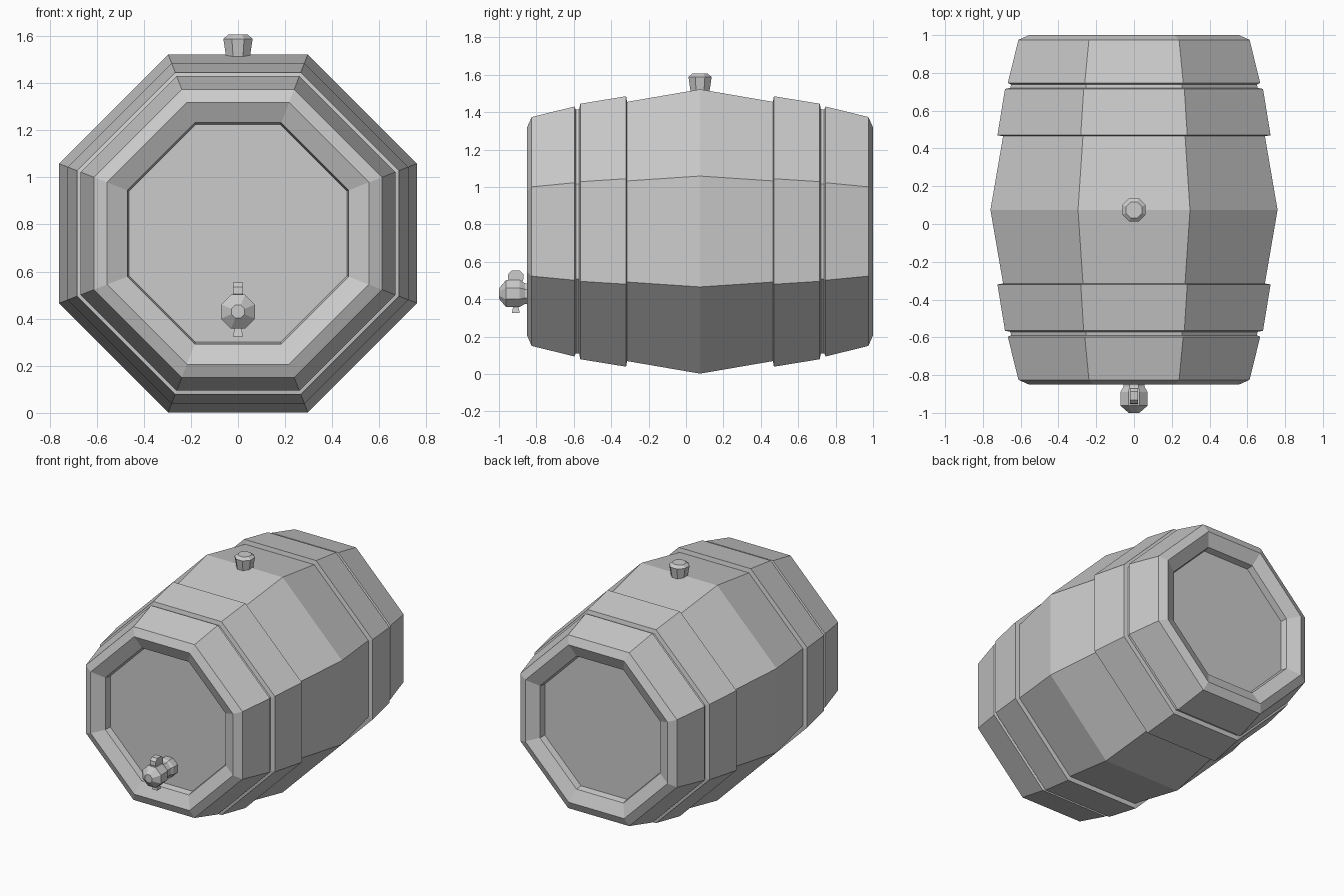
import bpy, bmesh, math
from mathutils import Matrix, Vector

if "Cube" in bpy.data.objects:
    bpy.data.objects.remove(bpy.data.objects["Cube"])


def loft(name, profile, location, axis, sides=8, ratio=None):
    """Stack flat-sided rings (distance, half width) along an axis and cap both ends."""
    k = ratio if ratio else math.tan(math.pi / 8)
    octagon = [(k, 1), (-k, 1), (-1, k), (-1, -k), (-k, -1), (k, -1), (1, -k), (1, k)]
    square = [(1, 1), (-1, 1), (-1, -1), (1, -1)]
    shape = octagon if sides == 8 else square
    bm = bmesh.new()
    rings = []
    for d, r in profile:
        ring = []
        for u, v in shape:
            co = (u * r, d, v * r) if axis == 'Y' else (u * r, v * r, d)
            ring.append(bm.verts.new(Vector(co) + Vector(location)))
        rings.append(ring)
    n = len(shape)
    for a, b in zip(rings, rings[1:]):
        for i in range(n):
            bm.faces.new((a[i], a[(i + 1) % n], b[(i + 1) % n], b[i]))
    bm.faces.new(rings[0])
    bm.faces.new(rings[-1])
    bmesh.ops.recalc_face_normals(bm, faces=bm.faces)
    mesh = bpy.data.meshes.new(name)
    bm.to_mesh(mesh)
    bm.free()
    obj = bpy.data.objects.new(name, mesh)
    bpy.context.collection.objects.link(obj)
    return obj


# Barrel: bulging staves, two hoops, end band, rim and recessed head, mirrored
half = [(0, .76), (.39, .693), (.395, .723), (.64, .683), (.646, .654),
        (.664, .651), (.672, .668), (.90, .612), (.925, .556),
        (.885, .47), (.84, .462)]
profile = [(-d, r) for d, r in reversed(half[1:])] + half
loft("barrel", profile, (0, .075, .762), 'Y', ratio=.39)

# Bung on top
loft("bung", [(1.49, .049), (1.52, .052), (1.588, .062), (1.606, .042)],
     (0, .075, 0), 'Z')

# Tap body running out of the front head
loft("tap_body", [(-1.0, .028), (-.962, .072), (-.89, .072), (-.86, .055),
                  (-.825, .055), (-.81, .064), (-.76, .064)],
     (0, 0, .43), 'Y')

# Tap spout, flared downward
loft("tap_spout", [(.325, .021), (.375, .012)], (0, -.91, 0), 'Z', sides=4)

# Tap handle: a flat key with a rounded top
bm = bmesh.new()
outline = [(-.03, .48), (-.042, .51), (-.04, .535), (-.022, .553),
           (.022, .553), (.04, .535), (.042, .51), (.03, .48)]
face = bm.faces.new([bm.verts.new((-.022, -.91 + y, z)) for y, z in outline])
new = bmesh.ops.extrude_face_region(bm, geom=[face])["geom"]
bmesh.ops.translate(bm, vec=(.044, 0, 0),
                    verts=[g for g in new if isinstance(g, bmesh.types.BMVert)])
bmesh.ops.recalc_face_normals(bm, faces=bm.faces)
mesh = bpy.data.meshes.new("tap_handle")
bm.to_mesh(mesh)
bm.free()
bpy.context.collection.objects.link(bpy.data.objects.new("tap_handle", mesh))
